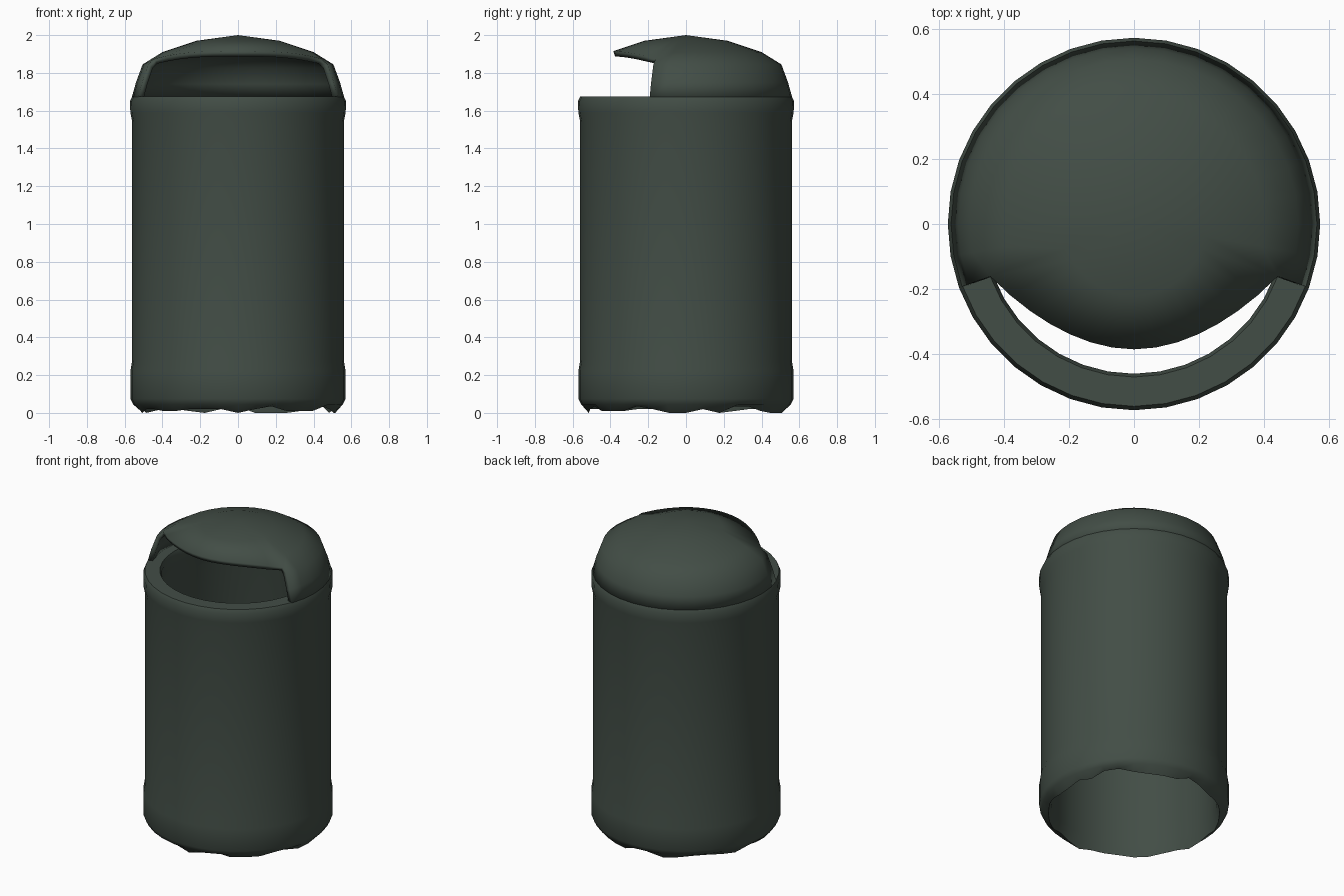
import bpy, bmesh, math, random

if "Cube" in bpy.data.objects:
    bpy.data.objects.remove(bpy.data.objects["Cube"])

random.seed(4)
SEG = 36

mat = bpy.data.materials.new("dark grey green")
mat.diffuse_color = (0.055, 0.075, 0.061, 1)
mat.use_nodes = True
mat.node_tree.nodes["Principled BSDF"].inputs["Base Color"].default_value = mat.diffuse_color


def finish(bm, name, angle):
    bmesh.ops.recalc_face_normals(bm, faces=bm.faces)
    me = bpy.data.meshes.new(name)
    bm.to_mesh(me)
    bm.free()
    me.materials.append(mat)
    ob = bpy.data.objects.new(name, me)
    bpy.context.collection.objects.link(ob)
    bpy.ops.object.select_all(action='DESELECT')
    ob.select_set(True)
    bpy.context.view_layer.objects.active = ob
    bpy.ops.object.shade_smooth_by_angle(angle=math.radians(angle))
    return ob


def ring(bm, point):
    """One ring of vertices; point(i) returns radius and height."""
    out = []
    for i in range(SEG):
        a = 2 * math.pi * i / SEG
        r, z = point(i)
        out.append(bm.verts.new((r * math.cos(a), r * math.sin(a), z)))
    return out


def bridge(bm, a, b, keep=lambda i: True):
    for i in range(SEG):
        j = (i + 1) % SEG
        if keep(i):
            bm.faces.new((a[i], a[j], b[j], b[i]))


# Bin body: hollow tube, open at top and bottom, with thick rims
profile = [(0.555, 0.045), (0.57, 0.075), (0.57, 0.22), (0.56, 0.28),
           (0.56, 1.54), (0.57, 1.59), (0.572, 1.65), (0.56, 1.675),
           (0.47, 1.675), (0.46, 1.65), (0.47, 1.58), (0.50, 1.50), (0.50, 0.10)]
bm = bmesh.new()
rings = [ring(bm, lambda i, p=p: p) for p in profile]
# worn, uneven bottom edge
edge = [random.choice((0.0, 0.01, 0.02, 0.035)) for _ in range(SEG)]
edge[0] = 0.0
rings.append(ring(bm, lambda i: (0.515, edge[i])))
for k in range(len(rings)):
    bridge(bm, rings[k], rings[(k + 1) % len(rings)])
finish(bm, "bin_body", 50)

# Hood: domed cover with a wide mouth cut out of the front
FIRST, LAST = 20, 34            # mouth runs from 200 to 340 degrees


def visor(i):
    side = abs(i - 27) / 7
    if side > 1:
        return 0.40, 1.91
    return 0.385 + 0.085 * side ** 3, 1.915 - 0.04 * side ** 3


bm = bmesh.new()
hood = [ring(bm, lambda i: (0.562, 1.672)),
        ring(bm, lambda i: (0.54, 1.75)),
        ring(bm, lambda i: (0.505, 1.845)),
        ring(bm, visor),
        ring(bm, lambda i: (0.22, 1.97))]
for k in range(4):
    bridge(bm, hood[k], hood[k + 1],
           lambda i, k=k: k == 3 or not FIRST <= i < LAST)
top = bm.verts.new((0, 0, 2.0))
for i in range(SEG):
    bm.faces.new((hood[4][i], hood[4][(i + 1) % SEG], top))
bmesh.ops.delete(bm, geom=[v for v in bm.verts if not v.link_faces], context='VERTS')
ob = finish(bm, "hood", 50)
mod = ob.modifiers.new("thickness", 'SOLIDIFY')
mod.thickness = 0.03
mod.offset = -1
